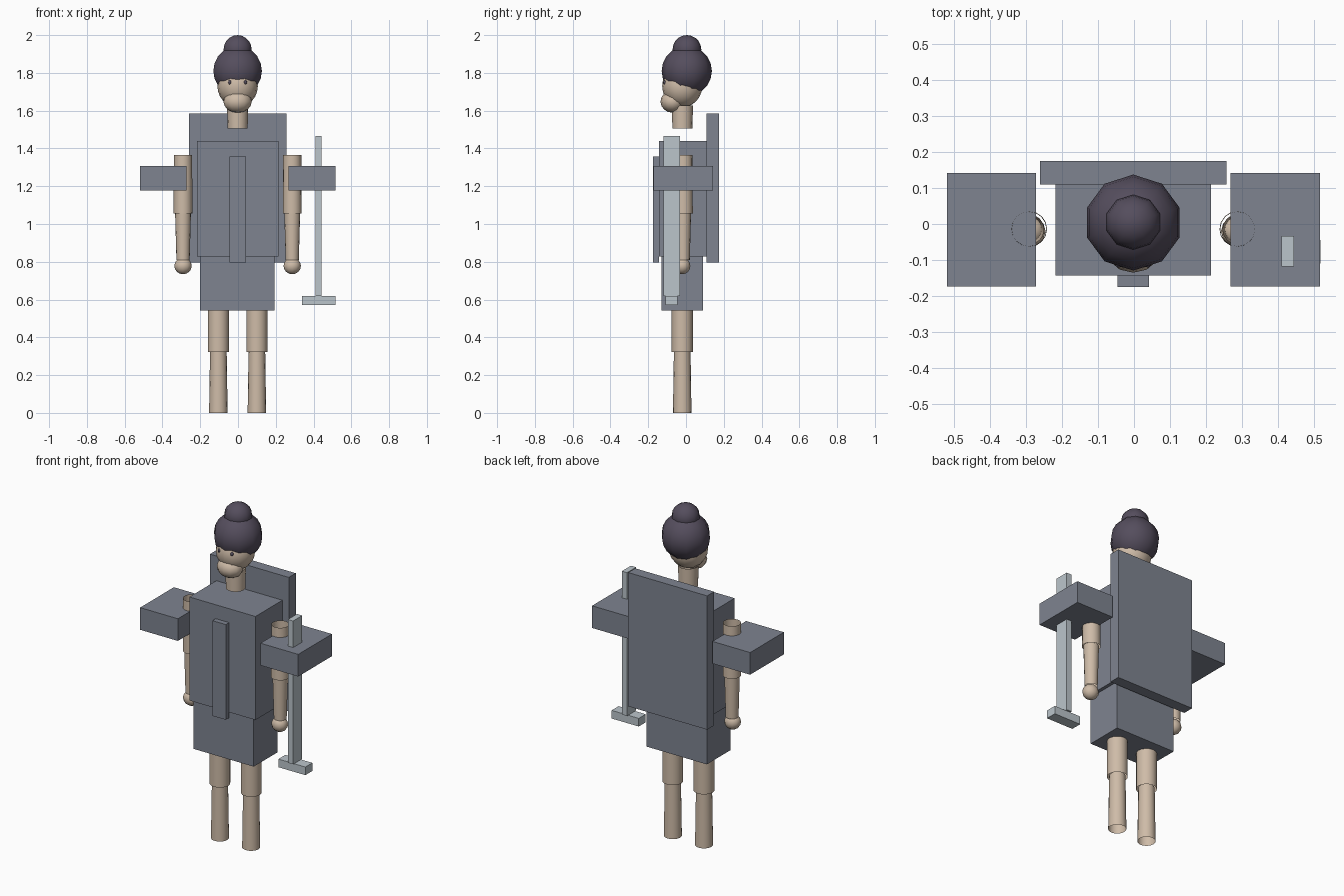
import bpy
import math
from mathutils import Vector

cube = bpy.data.objects.get("Cube")
if cube:
    bpy.data.objects.remove(cube, do_unlink=True)


def make_material(name, rgb):
    mat = bpy.data.materials.new(name)
    mat.use_nodes = True
    mat.diffuse_color = (*rgb, 1)
    mat.node_tree.nodes["Principled BSDF"].inputs["Base Color"].default_value = (*rgb, 1)
    return mat


GREY = make_material("slate_grey", (0.21, 0.23, 0.28))
SKIN = make_material("skin", (0.62, 0.50, 0.39))
HAIR = make_material("dark_hair", (0.09, 0.075, 0.11))
STEEL = make_material("pale_steel", (0.50, 0.56, 0.60))
MID = -0.002  # centre line of the body


def finish(name, mat, smooth=False):
    obj = bpy.context.object
    obj.name = name
    obj.data.materials.append(mat)
    if smooth:
        bpy.ops.object.shade_smooth_by_angle(angle=math.radians(50))
    return obj


def box(name, low, high, mat):
    low, high = Vector(low), Vector(high)
    bpy.ops.mesh.primitive_cube_add(size=1, location=(low + high) / 2)
    bpy.context.object.dimensions = high - low
    bpy.ops.object.transform_apply(location=False, rotation=False, scale=True)
    return finish(name, mat)


def tube(name, x, y, z_low, z_high, r_low, r_high):
    """Open-ended limb section."""
    bpy.ops.mesh.primitive_cone_add(vertices=16, radius1=r_low, radius2=r_high,
                                    depth=z_high - z_low, end_fill_type='NOTHING',
                                    location=(x, y, (z_low + z_high) / 2))
    return finish(name, SKIN, True)


def ball(name, centre, radii, mat, segments=12, rings=8):
    bpy.ops.mesh.primitive_uv_sphere_add(segments=segments, ring_count=rings,
                                         radius=1, location=centre)
    bpy.context.object.scale = radii
    bpy.ops.object.transform_apply(location=False, rotation=False, scale=True)
    return finish(name, mat, True)


# Clothing and armour blocks
box("torso", (-0.218, -0.143, 0.828), (0.214, 0.109, 1.44), GREY)
box("hips", (-0.2, -0.13, 0.542), (0.194, 0.091, 0.828), GREY)
box("front_strip", (-0.046, -0.174, 0.795), (0.042, -0.143, 1.358), GREY)
box("back_plate", (-0.26, 0.109, 0.795), (0.256, 0.174, 1.586), GREY)

# Limbs and shoulder guards
for side, s in (("right", -1), ("left", 1)):
    arm_x, leg_x = MID + s * 0.289, MID + s * 0.102
    near, far = MID + s * 0.27, MID + s * 0.517
    box(side + "_shoulder_guard", (min(near, far), -0.173, 1.177),
        (max(near, far), 0.142, 1.308), GREY)
    tube(side + "_upper_arm", arm_x, -0.014, 1.055, 1.365, 0.05, 0.048)
    tube(side + "_forearm", arm_x, -0.015, 0.81, 1.06, 0.035, 0.042)
    ball(side + "_hand", (arm_x, -0.02, 0.778), (0.046, 0.043, 0.044), SKIN)
    tube(side + "_thigh", leg_x, -0.02, 0.322, 0.62, 0.056, 0.056)
    tube(side + "_shin", leg_x, -0.02, 0, 0.33, 0.049, 0.044)

# Head
tube("neck", MID, -0.019, 1.505, 1.628, 0.053, 0.056)
ball("head", (MID, -0.02, 1.73), (0.107, 0.106, 0.112), SKIN, 16, 12)
ball("jaw", (MID, -0.071, 1.648), (0.075, 0.064, 0.059), SKIN)
ball("hair", (MID, 0.004, 1.81), (0.135, 0.133, 0.133), HAIR, 10, 10)
ball("hair_bun", (MID, 0.005, 1.924), (0.078, 0.076, 0.076), HAIR, 10, 10)
for side, s in (("right", -1), ("left", 1)):
    ball(side + "_eye", (MID + s * 0.041, -0.112, 1.75), (0.009, 0.009, 0.012), HAIR, 8, 6)

# Sword standing through the left shoulder guard
box("blade", (0.409, -0.118, 0.618), (0.443, -0.033, 1.465), STEEL)
box("sword_guard", (0.34, -0.109, 0.57), (0.517, -0.044, 0.618), STEEL)
